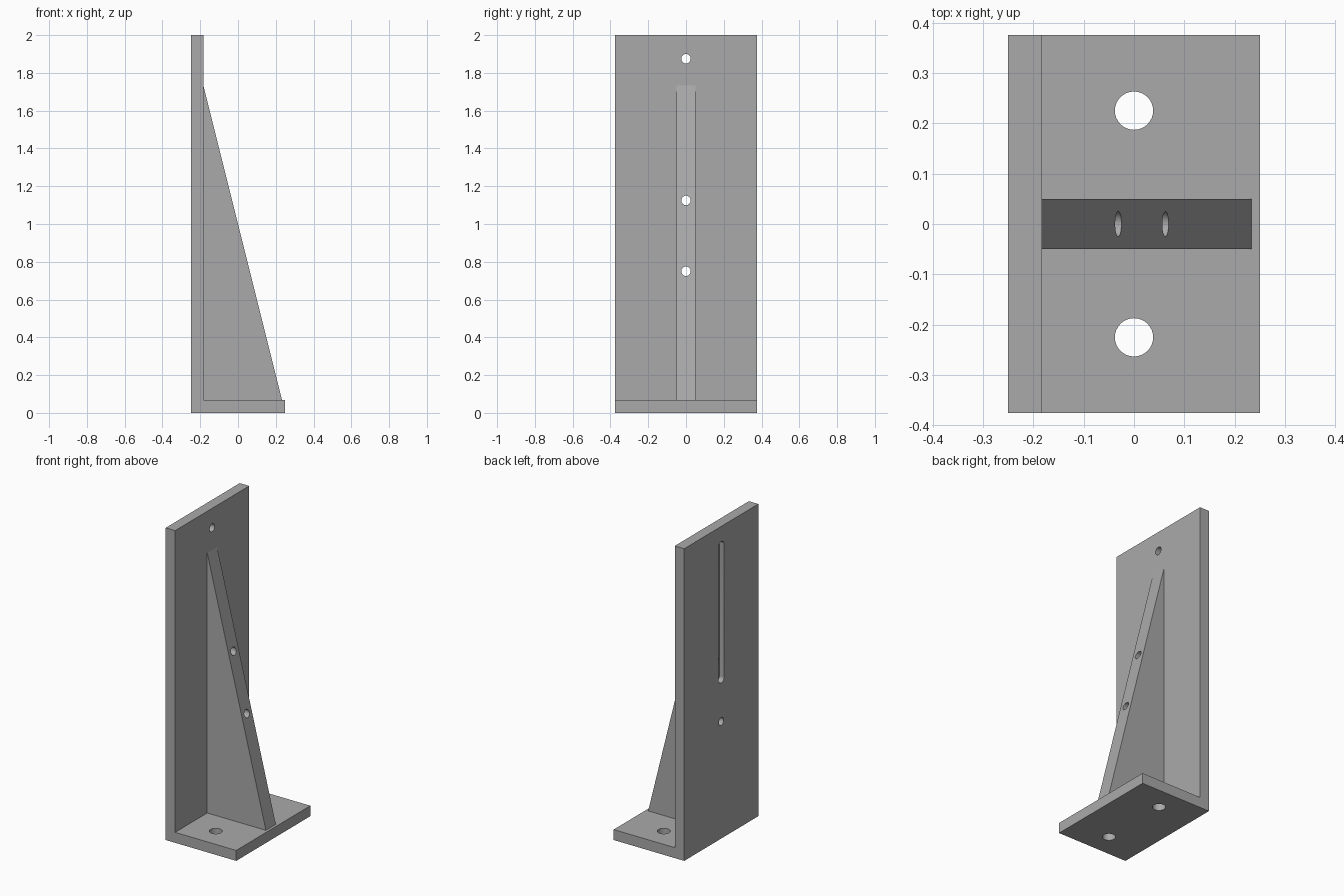
import bpy, bmesh, math
from mathutils import Matrix

if "Cube" in bpy.data.objects:
    bpy.data.objects.remove(bpy.data.objects["Cube"])

grey = bpy.data.materials.new("plain grey")
grey.use_nodes = True
colour = (0.4, 0.4, 0.4, 1)
grey.diffuse_color = colour
grey.node_tree.nodes["Principled BSDF"].inputs["Base Color"].default_value = colour

BACK, FRONT, T = -0.25, 0.25, 0.067
INNER = BACK + T


def extrude(name, points, depth, matrix=Matrix()):
    """Solid made by extruding a flat outline along z, then placed by a matrix."""
    bm = bmesh.new()
    face = bm.faces.new([bm.verts.new((u, v, 0)) for u, v in points])
    top = bmesh.ops.extrude_face_region(bm, geom=[face])["geom"]
    moved = [g for g in top if isinstance(g, bmesh.types.BMVert)]
    bmesh.ops.translate(bm, verts=moved, vec=(0, 0, depth))
    bm.transform(matrix)
    bmesh.ops.recalc_face_normals(bm, faces=bm.faces)
    mesh = bpy.data.meshes.new(name)
    bm.to_mesh(mesh)
    bm.free()
    mesh.materials.append(grey)
    obj = bpy.data.objects.new(name, mesh)
    bpy.context.collection.objects.link(obj)
    return obj


def capsule(radius, length=0.0, steps=16):
    """Outline of a circle, stretched along v into a slot."""
    pts = []
    for side, start in ((1, 0), (-1, math.pi)):
        for i in range(steps + (1 if length else 0)):
            a = start + math.pi * i / steps
            pts.append((radius * math.cos(a), radius * math.sin(a) + side * length / 2))
    return pts


def upright(width):
    """Outline in the xz plane, extruded evenly either side of y = 0."""
    return Matrix.Translation((0, width / 2, 0)) @ Matrix.Rotation(math.pi / 2, 4, "X")


def along_x(x, z):
    """Outline in the yz plane, extruded towards +x."""
    axes = Matrix(((0, 0, 1, 0), (1, 0, 0, 0), (0, 1, 0, 0), (0, 0, 0, 1)))
    return Matrix.Translation((x, 0, z)) @ axes


def cut(obj, cutters):
    for c in cutters:
        c.hide_render = True
        c.hide_set(True)
        mod = obj.modifiers.new(c.name, "BOOLEAN")
        mod.operation, mod.solver, mod.object = "DIFFERENCE", "EXACT", c


# Bracket: upright plate and foot as one L profile
bracket = extrude("bracket", [(BACK, 0), (FRONT, 0), (FRONT, T), (INNER, T),
                              (INNER, 2), (BACK, 2)], 0.75, upright(0.75))

# Triangular stiffening rib
rib = extrude("rib", [(INNER, T), (0.233, T), (INNER, 1.733)], 0.1, upright(0.1))

# Cutters: bolt holes, pin holes and the shallow slot in the back
bolts = [extrude("bolt_hole_cutter", capsule(0.038), 0.3,
                 Matrix.Translation((0, y, -0.1))) for y in (-0.225, 0.225)]
pins = [extrude("pin_hole_cutter", capsule(0.025), 0.8, along_x(-0.4, z))
        for z in (0.75, 1.125, 1.875)]
slot = extrude("slot_cutter", capsule(0.028, 0.85), 0.133, along_x(BACK - 0.1, 1.45))

cut(bracket, bolts + pins + [slot])
cut(rib, pins[:2])

# Smooth hole walls, crisp edges
for obj in (bracket, rib):
    bpy.ops.object.select_all(action="DESELECT")
    obj.select_set(True)
    bpy.context.view_layer.objects.active = obj
    for mod in list(obj.modifiers):
        bpy.ops.object.modifier_apply(modifier=mod.name)
    bpy.ops.object.shade_smooth_by_angle(angle=math.radians(30))
